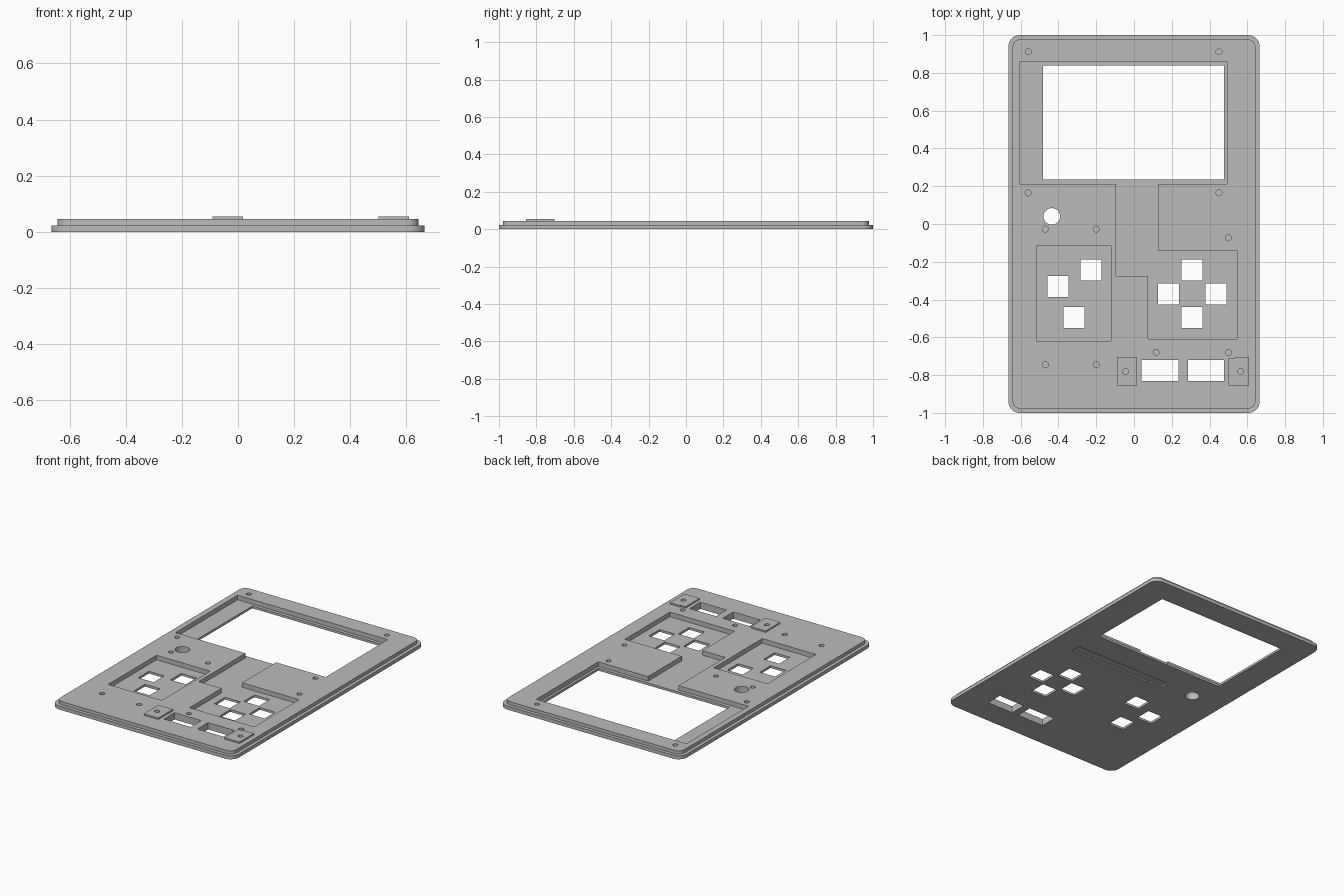
import bpy
import bmesh
from math import cos, sin, pi, radians

if "Cube" in bpy.data.objects:
    bpy.data.objects.remove(bpy.data.objects["Cube"], do_unlink=True)

STEP, TOP, TAB_TOP, FLOOR = 0.023, 0.045, 0.055, 0.015

gray = bpy.data.materials.new("plastic gray")
gray.use_nodes = True
color = (0.5, 0.5, 0.5, 1)
gray.diffuse_color = color
gray.node_tree.nodes["Principled BSDF"].inputs["Base Color"].default_value = color


def rect(x0, x1, y0, y1):
    return [(x0, y0), (x1, y0), (x1, y1), (x0, y1)]


def square(x, y, half=0.056):
    return rect(x - half, x + half, y - half, y + half)


def circle(x, y, r, n=24):
    return [(x + r * cos(2 * pi * i / n), y + r * sin(2 * pi * i / n)) for i in range(n)]


def rounded(hx, hy, r, n=8):
    pts = []
    for q, (sx, sy) in enumerate([(1, 1), (-1, 1), (-1, -1), (1, -1)]):
        for i in range(n + 1):
            a = (q + i / n) * pi / 2
            pts.append((sx * (hx - r) + r * cos(a), sy * (hy - r) + r * sin(a)))
    return pts


def add_loft(bm, levels):
    """Stack counter-clockwise outlines, given as (outline, z), into a closed solid."""
    rings = [[bm.verts.new((x, y, z)) for x, y in pts] for pts, z in levels]
    for low, high in zip(rings, rings[1:]):
        n = len(low)
        for i in range(n):
            j = (i + 1) % n
            bm.faces.new((low[i], low[j], high[j], high[i]))
    bm.faces.new(rings[0][::-1])
    bm.faces.new(rings[-1])


def make(name, solids):
    bm = bmesh.new()
    for levels in solids:
        add_loft(bm, levels)
    bmesh.ops.recalc_face_normals(bm, faces=bm.faces)
    mesh = bpy.data.meshes.new(name)
    bm.to_mesh(mesh)
    bm.free()
    mesh.materials.append(gray)
    obj = bpy.data.objects.new(name, mesh)
    bpy.context.collection.objects.link(obj)
    return obj


def prisms(name, outlines, z0, z1):
    cutter = make(name, [[(o, z0), (o, z1)] for o in outlines])
    cutter.hide_render = True
    return cutter


def cut(obj, cutters):
    for c in cutters:
        mod = obj.modifiers.new(c.name, "BOOLEAN")
        mod.operation, mod.solver, mod.object = "DIFFERENCE", "EXACT", c
    graph = bpy.context.evaluated_depsgraph_get()
    mesh = bpy.data.meshes.new_from_object(obj.evaluated_get(graph))
    obj.modifiers.clear()
    obj.data = mesh


# Stepped faceplate with rounded corners
big, small = rounded(0.665, 1.0, 0.06), rounded(0.643, 0.978, 0.042)
plate = make("faceplate", [[(big, 0), (big, STEP), (small, STEP), (small, TOP)]])

# Raised switch tabs
left_tab = [(0.5, -0.855), (0.61, -0.855), (0.61, -0.703), (0.535, -0.703),
            (0.535, -0.71), (0.5, -0.71)]
tabs = [make("right_switch_tab", [[(o, TOP), (o, TAB_TOP)] for o in [rect(-0.09, 0.017, -0.855, -0.703)]][:1]),
        make("left_switch_tab", [[(left_tab, TOP), (left_tab, TAB_TOP)]])]

# Pockets: the screen bed, cable channel and left button bed share one outline
main_pocket = [(-0.605, 0.213), (-0.095, 0.213), (-0.095, -0.275), (0.073, -0.275),
               (0.073, -0.61), (0.545, -0.61), (0.545, -0.14), (0.128, -0.14),
               (0.128, 0.213), (0.492, 0.213), (0.492, 0.86), (-0.605, 0.86)]
pockets = prisms("pocket_cutter", [main_pocket, rect(-0.515, -0.123, -0.62, -0.115)], FLOOR, 0.1)

# Openings right through the plate
buttons = [(-0.403, -0.33), (-0.227, -0.243), (-0.317, -0.495),
           (0.307, -0.243), (0.182, -0.37), (0.435, -0.37), (0.307, -0.495)]
openings = [square(x, y) for x, y in buttons]
openings += [rect(-0.482, 0.476, 0.235, 0.838), rect(0.04, 0.235, -0.83, -0.72),
             rect(0.285, 0.476, -0.83, -0.72), circle(-0.435, 0.04, 0.044, 32)]
through = prisms("opening_cutter", openings, -0.1, 0.1)

# Blind screw holes
screws = [(x, y) for x in (-0.56, 0.45) for y in (0.912, 0.165)]
screws += [(x, y) for x in (-0.47, -0.2) for y in (-0.027, -0.745)]
screws += [(0.5, -0.073), (0.5, -0.68), (0.118, -0.68), (-0.045, -0.78), (0.565, -0.78)]
holes = prisms("screw_hole_cutter", [circle(x, y, 0.016, 16) for x, y in screws], FLOOR, 0.1)

# Shallow groove in the underside
groove = prisms("groove_cutter", [rect(-0.22, 0.49, -0.005, 0.06)], -0.1, 0.009)

cut(plate, [pockets, through, holes, groove])
for tab in tabs:
    cut(tab, [holes])
for helper in (pockets, through, holes, groove):
    bpy.data.objects.remove(helper, do_unlink=True)

# Smooth rounded walls, crisp edges
bpy.ops.object.select_all(action="DESELECT")
for obj in [plate] + tabs:
    obj.select_set(True)
bpy.context.view_layer.objects.active = plate
bpy.ops.object.shade_smooth_by_angle(angle=radians(30))
